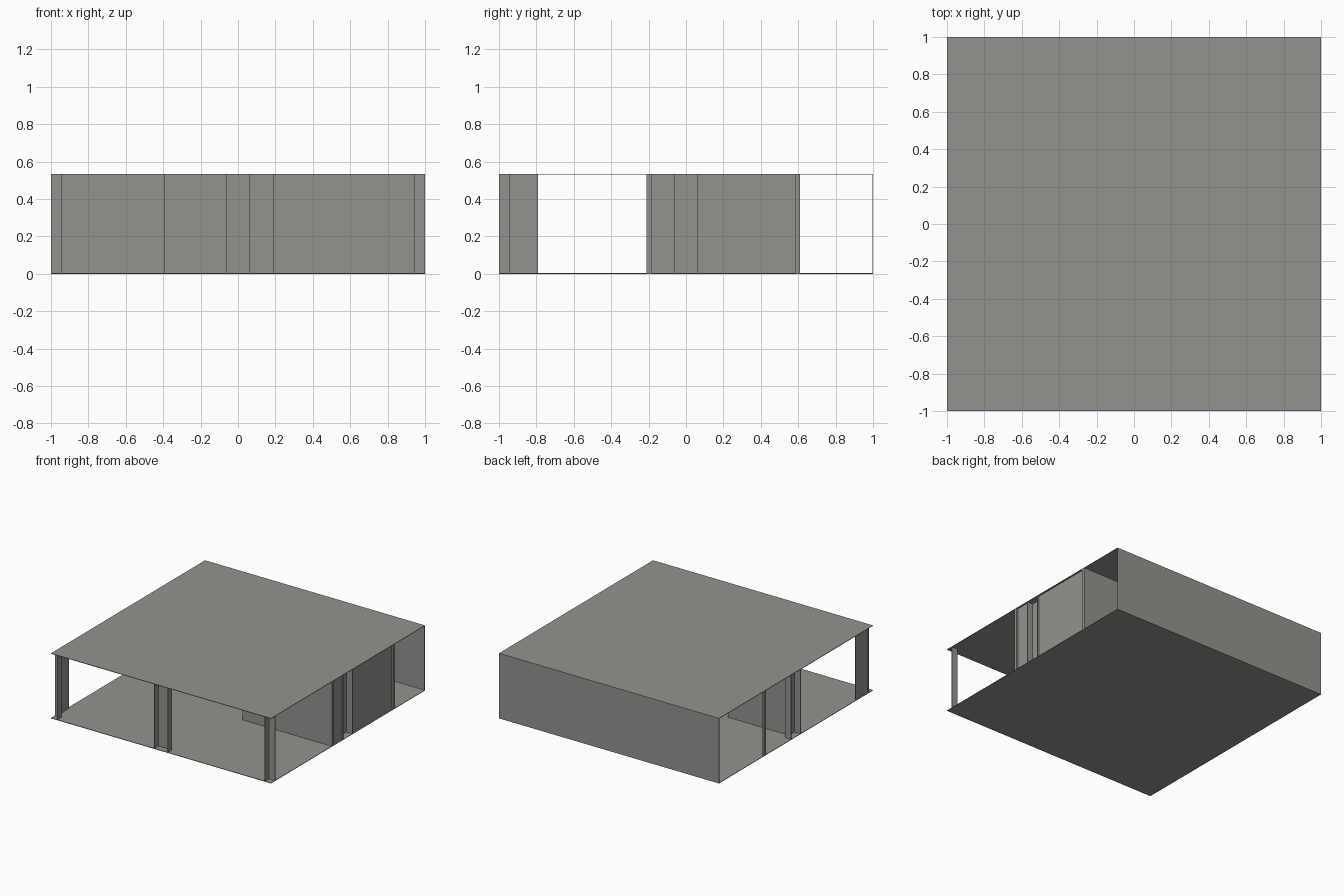
import bpy

old = bpy.data.objects.get("Cube")
if old:
    bpy.data.objects.remove(old, do_unlink=True)

HEIGHT = 0.535
SKIN = 0.004      # thin sheet
WALL = 0.025      # partition thickness
EDGE = 0.945      # line of the recessed posts
POST = 0.06       # half width of the middle posts

grey = bpy.data.materials.new("warm_grey")
grey.use_nodes = True
colour = (0.30, 0.29, 0.275, 1)
grey.diffuse_color = colour
grey.node_tree.nodes["Principled BSDF"].inputs["Base Color"].default_value = colour


def box(name, x0, x1, y0, y1, z0=0.0, z1=HEIGHT):
    bpy.ops.mesh.primitive_cube_add(
        size=1, location=((x0 + x1) / 2, (y0 + y1) / 2, (z0 + z1) / 2))
    ob = bpy.context.object
    ob.name = name
    ob.scale = (x1 - x0, y1 - y0, z1 - z0)
    bpy.ops.object.transform_apply(location=False, rotation=False, scale=True)
    ob.data.materials.append(grey)
    return ob


def sheet_x(name, x, y0, y1):
    return box(name, x - SKIN / 2, x + SKIN / 2, y0, y1)


def sheet_y(name, y, x0, x1):
    return box(name, x0, x1, y - SKIN / 2, y + SKIN / 2)


# Floor, roof and back wall
box("floor", -1, 1, -1, 1, 0, SKIN)
box("roof", -1, 1, -1, 1, HEIGHT - SKIN, HEIGHT)
box("back_wall", -1, 1, 1 - SKIN, 1)

# Angle posts at the front corners and channel posts at mid side
for side, s in (("left", 1), ("right", -1)):
    outer = sorted((s * EDGE, s))
    sheet_x(f"{side}_corner_post_side", s * EDGE, -1, -EDGE)
    sheet_y(f"{side}_corner_post_back", -EDGE, *outer)
    sheet_x(f"{side}_channel_post_web", s * EDGE, -POST, POST)
    for end, e in (("front", -1), ("back", 1)):
        sheet_y(f"{side}_channel_post_{end}", e * POST, *outer)

# Channel post in the middle of the front
sheet_y("front_channel_post_web", -EDGE, -POST, POST)
for side, s in (("left", 1), ("right", -1)):
    sheet_x(f"front_channel_post_{side}", s * POST, -1, -EDGE)

# Enclosed room on the left
box("room_front_wall", 0.19, 1, -0.21, -0.21 + WALL)
box("room_back_wall", 0.19, 1, 0.61 - WALL, 0.61)
box("room_inner_wall", 0.19, 0.19 + WALL, -0.21 + WALL, 0.61 - WALL)
sheet_x("room_outer_wall_front", 0.985, -0.21 + WALL, -POST)
sheet_x("room_outer_wall_back", 0.985, POST, 0.61 - WALL)

# Partition, side panel and jamb on the right
box("right_partition", -EDGE, -0.39, -WALL / 2, WALL / 2)
sheet_x("right_front_panel", -0.987, -EDGE, -0.79)
box("right_jamb", -1, -0.985, 0.39, 0.39 + WALL)
